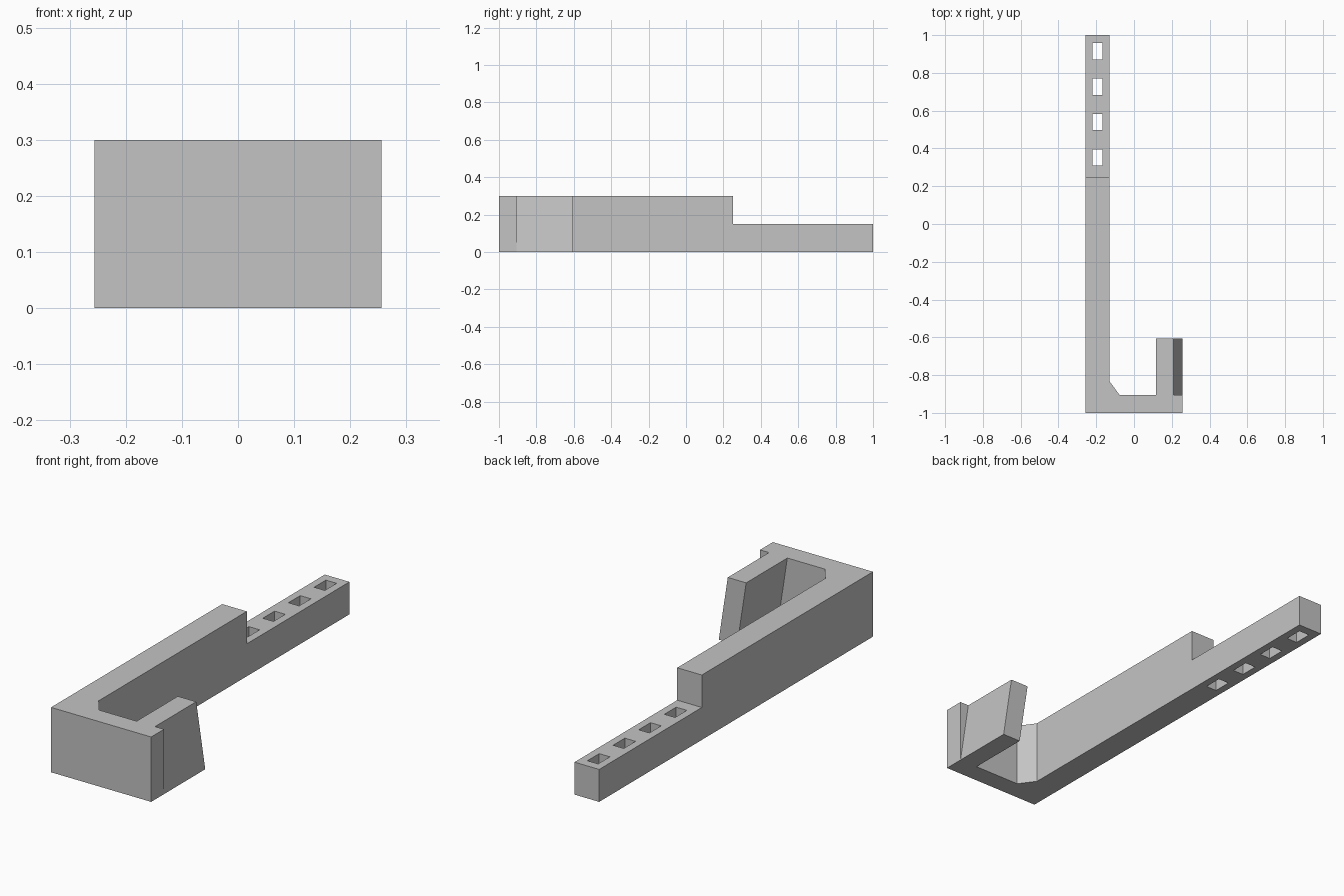
import bpy
import bmesh
from mathutils import Vector

if "Cube" in bpy.data.objects:
    bpy.data.objects.remove(bpy.data.objects["Cube"], do_unlink=True)

# Single flat grey for the whole bracket
GREY = (0.55, 0.55, 0.55, 1.0)
grey = bpy.data.materials.new("plain_grey")
grey.use_nodes = True
grey.diffuse_color = GREY
grey.node_tree.nodes["Principled BSDF"].inputs["Base Color"].default_value = GREY


def prism(name, outline, direction):
    """Extrude a closed outline of 3D points along a direction."""
    bm = bmesh.new()
    face = bm.faces.new([bm.verts.new(p) for p in outline])
    extruded = bmesh.ops.extrude_face_region(bm, geom=[face])["geom"]
    verts = [g for g in extruded if isinstance(g, bmesh.types.BMVert)]
    bmesh.ops.translate(bm, verts=verts, vec=Vector(direction))
    bmesh.ops.recalc_face_normals(bm, faces=bm.faces)
    mesh = bpy.data.meshes.new(name)
    bm.to_mesh(mesh)
    bm.free()
    mesh.materials.append(grey)
    obj = bpy.data.objects.new(name, mesh)
    bpy.context.collection.objects.link(obj)
    return obj


def cut_box(target, x, y, z):
    """Subtract a box given by its x, y and z ranges."""
    corners = [(x[0], y[0]), (x[1], y[0]), (x[1], y[1]), (x[0], y[1])]
    cutter = prism("cutter", [(a, b, z[0]) for a, b in corners], (0, 0, z[1] - z[0]))
    cutter.hide_render = True
    mod = target.modifiers.new("cut", "BOOLEAN")
    mod.operation, mod.solver, mod.object = "DIFFERENCE", "EXACT", cutter
    bpy.context.view_layer.objects.active = target
    bpy.ops.object.modifier_apply(modifier=mod.name)
    bpy.data.objects.remove(cutter, do_unlink=True)


SIDE, HEIGHT = 0.256, 0.3
BEAM_IN, WALL_BACK = -0.13, -0.906

# Long beam and end wall, with a chamfer in the inner corner
plan = [(-SIDE, -1), (SIDE, -1), (SIDE, WALL_BACK), (-0.076, WALL_BACK),
        (BEAM_IN, -0.832), (BEAM_IN, 1), (-SIDE, 1)]
beam = prism("beam_and_end_wall", [(x, y, 0) for x, y in plan], (0, 0, HEIGHT))

# Lower rear half of the beam, pierced by four slots
cut_box(beam, (-0.4, 0), (0.25, 1.2), (0.15, 0.5))
for i in range(4):
    centre = 0.352 + i * 0.1875
    cut_box(beam, (-0.221, -0.166), (centre - 0.043, centre + 0.043), (-0.1, 0.4))

# Leaning hook tab
section = [(0.162, 0), (SIDE, 0), (0.21, HEIGHT), (0.116, HEIGHT)]
prism("hook_tab", [(x, WALL_BACK, z) for x, z in section], (0, 0.301, 0))
